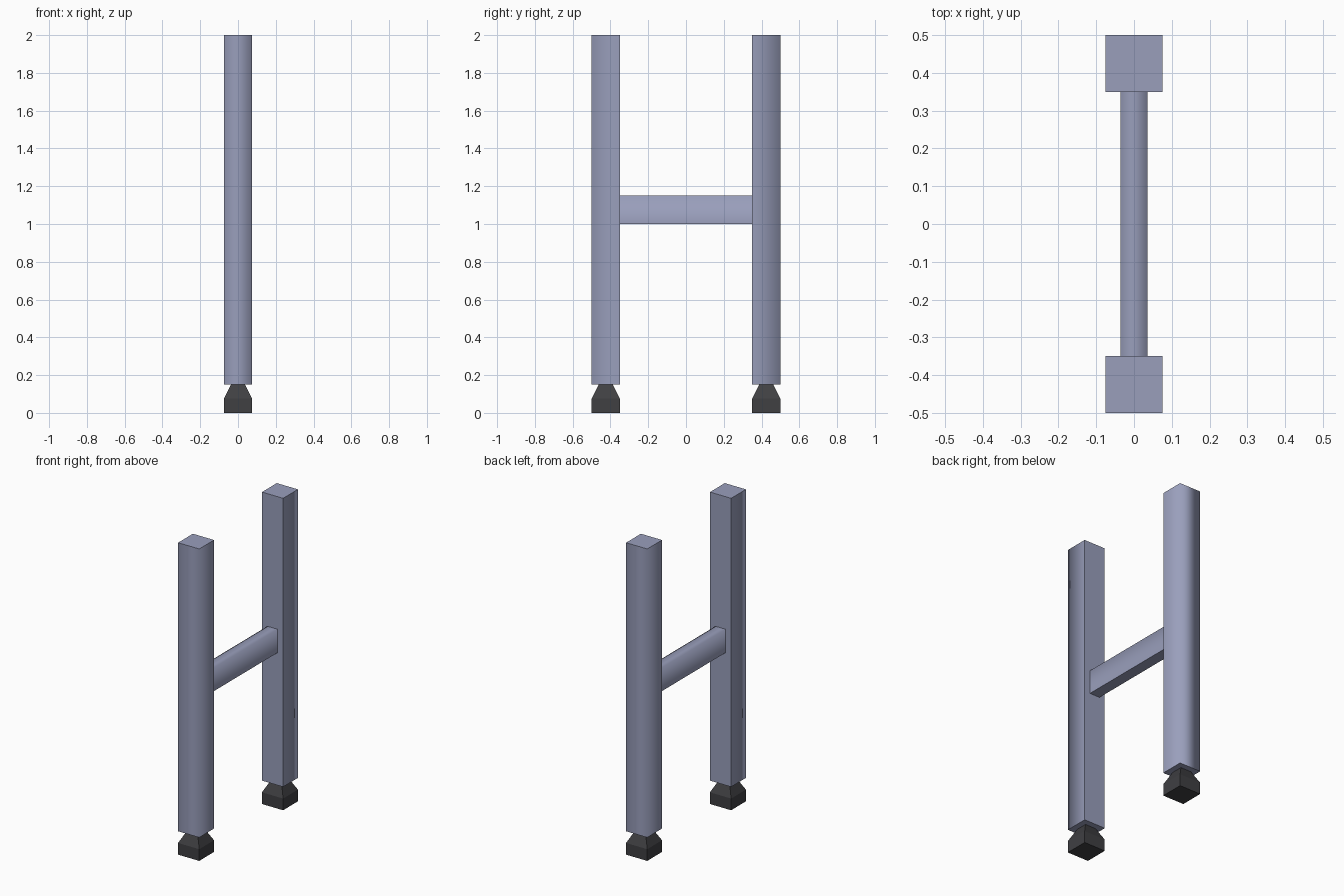
import bpy, bmesh
from mathutils import Vector

if "Cube" in bpy.data.objects:
    bpy.data.objects.remove(bpy.data.objects["Cube"])


def material(name, rgb):
    m = bpy.data.materials.new(name)
    m.diffuse_color = (*rgb, 1)
    m.use_nodes = True
    m.node_tree.nodes["Principled BSDF"].inputs["Base Color"].default_value = m.diffuse_color
    return m


STEEL = material("blue grey paint", (0.32, 0.345, 0.50))
RUBBER = material("dark rubber", (0.05, 0.05, 0.055))


def finish(bm, name, mat):
    bmesh.ops.recalc_face_normals(bm, faces=bm.faces)
    me = bpy.data.meshes.new(name)
    bm.to_mesh(me)
    bm.free()
    me.materials.append(mat)
    ob = bpy.data.objects.new(name, me)
    bpy.context.collection.objects.link(ob)


def box(name, lo, hi, mat, soft_side):
    """Box whose long edges on the soft_side are shaded smooth; all others stay sharp."""
    lo, hi, soft = Vector(lo), Vector(hi), Vector(soft_side)
    bm = bmesh.new()
    bmesh.ops.create_cube(bm, size=1)
    size, mid = hi - lo, (lo + hi) / 2
    for v in bm.verts:
        v.co = mid + Vector(a * b for a, b in zip(v.co, size))
    bm.normal_update()
    long_edge = max(size)
    for f in bm.faces:
        f.smooth = True
    for e in bm.edges:
        is_long = abs(e.calc_length() - long_edge) < 1e-4
        on_soft = any(f.normal.dot(soft) > 0.9 for f in e.link_faces)
        e.smooth = is_long and on_soft
    finish(bm, name, mat)


def foot(name, y):
    """Square block with its upper half tapering to a narrow neck."""
    bm = bmesh.new()
    rings = []
    for z, h in ((0, 0.075), (0.075, 0.075), (0.15, 0.037)):
        rings.append([bm.verts.new((sx * h, y + sy * h, z))
                      for sx, sy in ((-1, -1), (1, -1), (1, 1), (-1, 1))])
    for a, b in zip(rings, rings[1:]):
        for i in range(4):
            j = (i + 1) % 4
            bm.faces.new((a[i], a[j], b[j], b[i]))
    bm.faces.new(rings[0])
    bm.faces.new(rings[-1])
    finish(bm, name, RUBBER)


# Upright posts on their feet
for label, s in (("front", -1), ("back", 1)):
    y = s * 0.425
    box(label + "_post", (-0.075, y - 0.075, 0.15), (0.075, y + 0.075, 2.0), STEEL, (0, s, 0))
    foot(label + "_foot", y)

# Crossbar between the posts
box("crossbar", (-0.036, -0.35, 1.0), (0.036, 0.35, 1.15), STEEL, (0, 0, 1))
